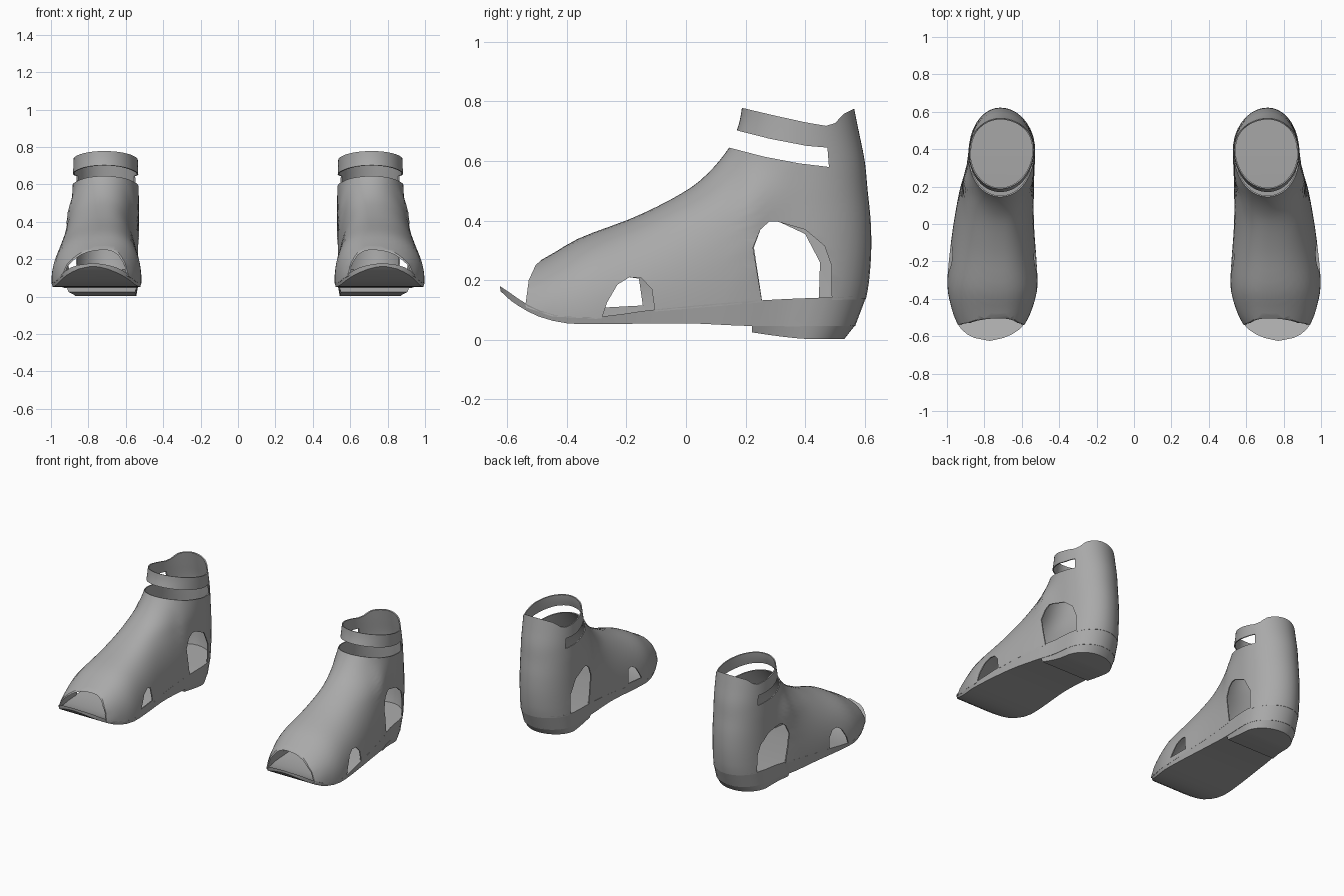
import bpy, bmesh, math

if "Cube" in bpy.data.objects:
    bpy.data.objects.remove(bpy.data.objects["Cube"])

N = 29            # columns per side of every outline
XC = 0.715        # long axis of one shoe
YC = 0.39         # ankle centre


def curve(keys, t):
    """Smooth interpolation through (t, value) keys."""
    if t <= keys[0][0]:
        return keys[0][1]
    if t >= keys[-1][0]:
        return keys[-1][1]
    i = max(k for k in range(len(keys) - 1) if keys[k][0] <= t)

    def slope(k):
        a, b = max(k - 1, 0), min(k + 1, len(keys) - 1)
        return (keys[b][1] - keys[a][1]) / (keys[b][0] - keys[a][0])
    (t0, v0), (t1, v1) = keys[i], keys[i + 1]
    d = t1 - t0
    u = (t - t0) / d
    return (v0 * (1 + 2 * u) * (1 - u) ** 2 + slope(i) * d * u * (1 - u) ** 2
            + v1 * u * u * (3 - 2 * u) + slope(i + 1) * d * u * u * (u - 1))


# Plan outline (inner and outer edge), instep height, heel line, sole lines
INNER = [(-.625, .77), (-.61, .70), (-.58, .635), (-.54, .59), (-.5, .563), (-.4, .528),
         (-.33, .516), (-.2, .521), (0, .535), (.2, .535), (.4, .528), (.65, .528)]
OUTER = [(-.625, .77), (-.61, .85), (-.58, .905), (-.54, .94), (-.5, .96), (-.4, .988),
         (-.33, .998), (-.2, .99), (0, .965), (.2, .928), (.3, .898), (.4, .885), (.65, .885)]
INSTEP = [(-.66, .05), (-.645, .12), (-.62, .17), (-.56, .225), (-.455, .285), (-.36, .34),
          (-.165, .415), (0, .5), (.075, .56), (.145, .645), (.17, .70), (.19, .8), (.3, 2)]
HEEL = [(.05, .585), (.14, .605), (.2, .615), (.3, .622), (.4, .62), (.5, .61),
        (.6, .6), (.7, .58), (.8, .56)]
SOLE_TOP = [(-.625, .18), (-.58, .15), (-.54, .122), (-.45, .085), (-.3, .077),
            (-.1, .102), (.25, .132), (.62, .147)]
SOLE_LOW = [(-.625, .165), (-.58, .125), (-.5, .08), (-.42, .058), (-.35, .052),
            (0, .055), (.22, .046), (.62, .046)]


def spaced(y0, y1):
    return [y0 + (y1 - y0) * (1 - math.cos(math.pi * i / (N - 1))) / 2 for i in range(N)]


def ring(ys, sides, height):
    """Closed loop: front tip, outer side, back tip, inner side."""
    pts = [(sides(y)[1], y, height(y)) for y in ys]
    return pts + [(sides(y)[0], y, height(y)) for y in reversed(ys[1:-1])]


def loft(name, rings, capped):
    verts = [p for r in rings for p in r]
    m = len(rings[0])
    faces = []
    for k in range(len(rings) - 1):
        a, b = k * m, (k + 1) * m
        faces += [(a + i, a + (i + 1) % m, b + (i + 1) % m, b + i) for i in range(m)]
    if capped:
        top = (len(rings) - 1) * m
        for i in range(N - 1):
            strip = list(dict.fromkeys([i, i + 1, (m - i - 1) % m, (m - i) % m]))
            faces.append([top + v for v in strip])
            faces.append(strip[::-1])
    mesh = bpy.data.meshes.new(name)
    mesh.from_pydata(verts, [], faces)
    ob = bpy.data.objects.new(name, mesh)
    bpy.context.collection.objects.link(ob)
    return ob


def apply(ob, mod):
    bpy.context.view_layer.objects.active = ob
    bpy.ops.object.modifier_apply(modifier=mod.name)


def cut(ob, profile, x0=.3, x1=1.2):
    """Cut a side-view (y, z) profile through ob between x0 and x1."""
    bm = bmesh.new()
    face = bm.faces.new([bm.verts.new((x0, y, z)) for y, z in profile])
    new = bmesh.ops.extrude_face_region(bm, geom=[face])["geom"]
    bmesh.ops.translate(bm, vec=(x1 - x0, 0, 0),
                        verts=[g for g in new if isinstance(g, bmesh.types.BMVert)])
    bmesh.ops.recalc_face_normals(bm, faces=bm.faces)
    mesh = bpy.data.meshes.new("cutter")
    bm.to_mesh(mesh)
    bm.free()
    cutter = bpy.data.objects.new("cutter", mesh)
    cutter.hide_render = True
    bpy.context.collection.objects.link(cutter)
    mod = ob.modifiers.new("cut", 'BOOLEAN')
    mod.operation, mod.solver, mod.object = 'DIFFERENCE', 'EXACT', cutter
    apply(ob, mod)
    bpy.data.objects.remove(cutter)


def finish(ob, mat):
    """Material, shading and the mirrored second shoe."""
    ob.data.materials.clear()
    ob.data.materials.append(mat)
    bpy.ops.object.select_all(action='DESELECT')
    ob.select_set(True)
    bpy.context.view_layer.objects.active = ob
    bpy.ops.object.shade_smooth_by_angle(angle=math.radians(35))
    ob.modifiers.new("pair", 'MIRROR').use_mirror_merge = False


def rounded(y, back, inset=0.0):
    """Inner and outer x of the plan, rounded off behind the ankle."""
    f = math.sqrt(max(0, 1 - ((y - YC) / (back - YC)) ** 2)) if y > YC else 1
    a, b = curve(INNER, y) + inset, curve(OUTER, y) - inset
    mid = XC if y > 0 else (a + b) / 2
    return mid + (a - mid) * f, mid + (b - mid) * f


def upper_ring(z):
    """Horizontal slice of the upper at height z."""
    lo, hi = -.66, .3
    for _ in range(40):
        m = (lo + hi) / 2
        lo, hi = (m, hi) if curve(INSTEP, m) < z else (lo, m)
    front, back = lo, curve(HEEL, z)
    t = min(1, max(0, (z - .42) / .2))
    t = t * t * (3 - 2 * t)
    taper = 1 - .05 * min(1, max(0, (z - .5) / .28))

    def sides(y):
        if y <= front + 1e-6 or y >= back - 1e-6:
            return XC, XC
        a, b = rounded(max(y, -.54), back)
        r = min(1, max(0, (z - .07) / (curve(INSTEP, y) - .07)))
        arch = (1 - r ** 2.3) ** (1 / 2.3)
        oval = math.sqrt(1 - ((YC - y) / (YC - front)) ** 2) if y < YC else 1
        f = (arch * (1 - t) + oval * t) * taper
        b = b + (min(b, .89) - b) * t
        return XC + (a - XC) * f, XC + (b - XC) * f
    return ring(spaced(front, back), sides, lambda y: z)


grey = bpy.data.materials.new("grey_leather")
grey.diffuse_color = (.4, .4, .4, 1)
grey.use_nodes = True
grey.node_tree.nodes["Principled BSDF"].inputs["Base Color"].default_value = grey.diffuse_color

# Upper: thin shell
upper = loft("upper", [upper_ring(.055 + .74 * k / 34) for k in range(35)], False)
shell = upper.modifiers.new("shell", 'SOLIDIFY')
shell.thickness, shell.offset = .007, -1
apply(upper, shell)

# Open toe and lower edge
cut(upper, [(-.8, .32), (-.45, .292), (-.475, .278), (-.505, .25), (-.528, .2), (-.54, .11),
            (-.45, .078), (-.3, .07), (-.1, .095), (.25, .125), (.7, .14), (.7, -.1), (-.8, -.1)])
# Collar edge
cut(upper, [(0, .9), (0, .82), (.19, .778), (.30, .752), (.40, .73), (.47, .718), (.5, .727),
            (.53, .758), (.565, .776), (.7, .778), (.7, .9)])
# Gap under the ankle strap
cut(upper, [(.05, .732), (.17, .703), (.28, .675), (.405, .651), (.475, .645),
            (.48, .58), (.38, .592), (.26, .615), (.145, .645), (.05, .67)])
# Side openings by the heel and the ball of the foot
cut(upper, [(.26, .10), (.225, .31), (.25, .37), (.28, .397), (.305, .397), (.40, .37),
            (.465, .315), (.488, .25), (.49, .10)], x0=XC)
cut(upper, [(.26, .10), (.228, .31), (.25, .37), (.28, .397), (.31, .397), (.40, .355),
            (.45, .26), (.445, .10)], x1=XC)
cut(upper, [(-.29, .05), (-.265, .125), (-.23, .185), (-.19, .21), (-.15, .207),
            (-.115, .17), (-.098, .05)], x0=XC)
cut(upper, [(-.275, .108), (-.23, .185), (-.19, .21), (-.158, .205), (-.145, .115)], x1=XC)
finish(upper, grey)

# Sole with upturned toe and slanted heel
low = ring(spaced(-.622, .568), lambda y: rounded(y, .568, .006), lambda y: curve(SOLE_LOW, y))
top = ring(spaced(-.625, .606), lambda y: rounded(y, .606), lambda y: curve(SOLE_TOP, y))
finish(loft("sole", [low, top], True), grey)

# Heel block
foot = ring(spaced(.222, .532), lambda y: rounded(y, .532, .016),
            lambda y: .003 + .022 * max(0, (.4 - y) / .18) ** 1.3)
seat = ring(spaced(.222, .569), lambda y: rounded(y, .569, .007), lambda y: .05)
finish(loft("heel_block", [foot, seat], True), grey)
